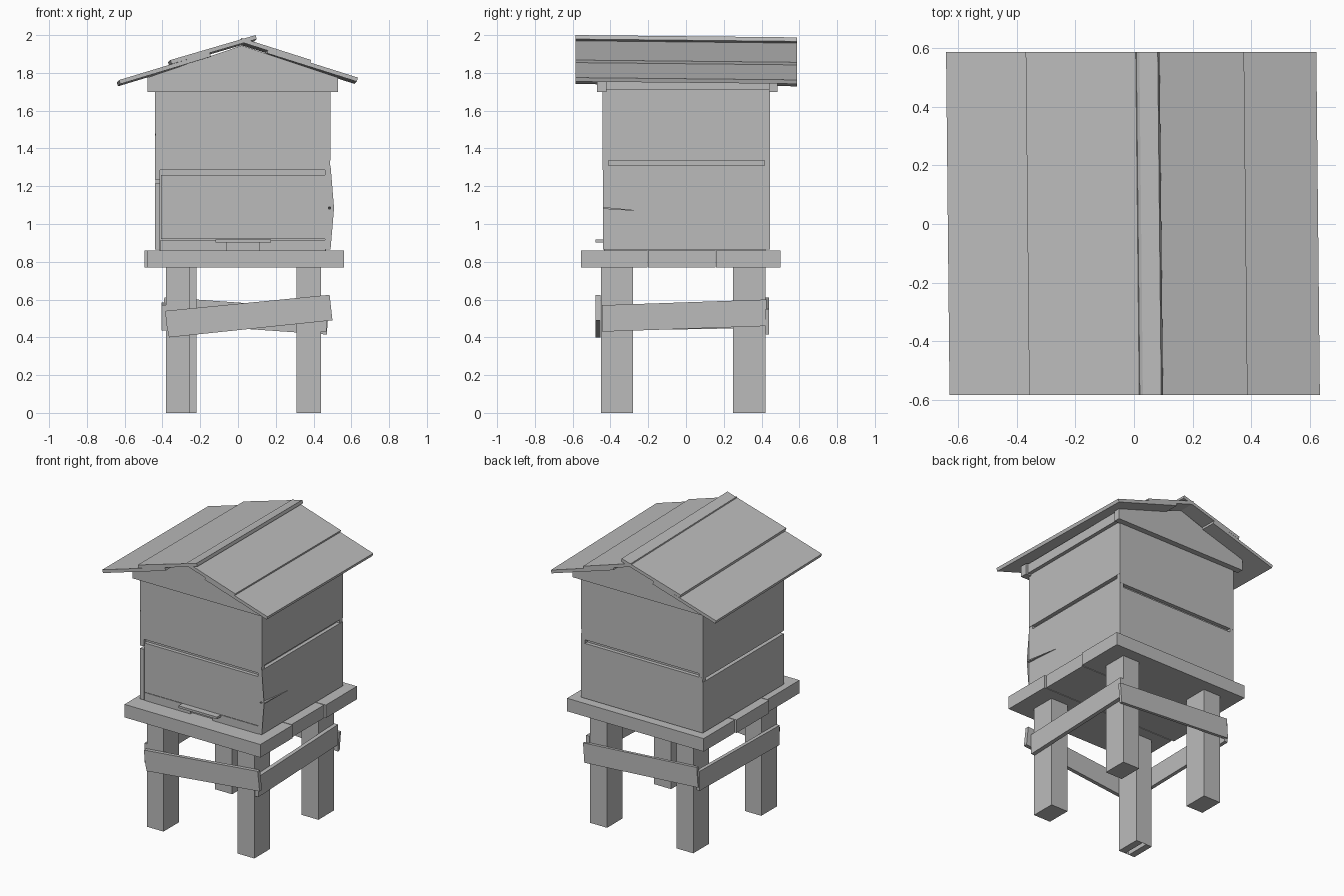
import bpy, bmesh
from mathutils import Vector

cube = bpy.data.objects.get("Cube")
if cube:
    bpy.data.objects.remove(cube, do_unlink=True)

wood = bpy.data.materials.new("plain_grey_wood")
wood.use_nodes = True
GREY = (0.5, 0.5, 0.5, 1)
wood.diffuse_color = GREY
wood.node_tree.nodes["Principled BSDF"].inputs["Base Color"].default_value = GREY


def slab(name, axis, outline, near, far, tweak=None):
    """Extrude an outline, (y, z) along x or (x, z) along y, between two planes."""
    bm = bmesh.new()

    def place(p, d):
        co = Vector((d, *p)) if axis == "x" else Vector((p[0], d, p[1]))
        return bm.verts.new(tweak(co) if tweak else co)

    a = [place(p, near) for p in outline]
    b = [place(p, far) for p in outline]
    bm.faces.new(a)
    bm.faces.new(b[::-1])
    for i in range(len(a)):
        j = (i + 1) % len(a)
        bm.faces.new((a[i], b[i], b[j], a[j]))
    bmesh.ops.triangulate(bm, faces=[f for f in bm.faces if len(f.verts) > 4])
    bmesh.ops.recalc_face_normals(bm, faces=bm.faces)
    mesh = bpy.data.meshes.new(name)
    bm.to_mesh(mesh)
    bm.free()
    mesh.materials.append(wood)
    obj = bpy.data.objects.new(name, mesh)
    bpy.context.collection.objects.link(obj)
    return obj


def rect(u0, u1, z0, z1):
    return [(u0, z0), (u1, z0), (u1, z1), (u0, z1)]


def box(name, x0, x1, y0, y1, z0, z1):
    return slab(name, "y", rect(x0, x1, z0, z1), y0, y1)


# Legs, the front one at -x split at the foot
slab("front_right_leg", "y",
     [(-.38, 0), (-.335, 0), (-.32, .26), (-.305, 0), (-.255, 0), (-.255, .78), (-.38, .78)],
     -.45, -.28)
box("front_left_leg", .31, .44, -.45, -.28, 0, .78)
box("back_right_leg", -.35, -.22, .25, .42, 0, .78)
box("back_left_leg", .31, .44, .25, .42, 0, .78)

# Crooked braces around the legs
slab("front_brace", "y",
     [(-.365, .40), (.5, .49), (.485, .625), (-.385, .54), (-.38, .475), (-.11, .485), (-.375, .455)],
     -.478, -.452)
slab("back_brace", "y", [(-.40, .475), (.47, .415), (.48, .55), (-.39, .612)], .42, .44)
slab("left_brace", "x", [(-.445, .43), (.43, .46), (.425, .60), (-.445, .57)], .44, .468)
slab("right_brace", "x", [(-.445, .435), (.43, .45), (.43, .585), (-.445, .57)], -.405, -.38)

# Deck planks
for name, x0, x1, y0, y1 in (("front", -.48, .56, -.555, -.205),
                             ("middle", -.495, .55, -.2, .155),
                             ("back", -.485, .56, .16, .5)):
    box(name + "_deck_plank", x0, x1, y0, y1, .77, .86)

# Inner hive body seen through the gaps
box("inner_body", -.415, .465, -.415, .42, .86, 1.76)

# Side boards
L, R, F, B = .49, -.44, -.44, .445


def bulge(co):
    """Push the split edge of the lower board outwards."""
    if co.y < F + .01 and 1 < co.z < 1.2:
        co.x += .018
    return co


slab("left_lower_board", "x",
     [(F, .865), (B, .865), (B, 1.31), (F, 1.31), (F, 1.09), (-.15, 1.062), (F, 1.08)],
     L - .03, L, bulge)
slab("left_upper_board", "x", rect(F, B, 1.335, 1.74), L - .03, L)
slab("right_lower_board", "x", rect(F, B, .865, 1.215), R, R + .028)
slab("right_upper_board", "x",
     [(F, 1.235), (B, 1.235), (B, 1.74), (F, 1.74), (F, 1.478), (-.33, 1.46), (F, 1.468)],
     R, R + .028)

# Front and back boards
box("front_lower_board", -.408, .463, F, -.41, .92, 1.26)
box("front_upper_board", R + .002, L - .002, F - .001, -.41, 1.285, 1.74)
box("front_right_sill", -.41, -.06, F + .005, -.41, .86, .915)
box("front_left_sill", .11, .463, F + .005, -.41, .86, .915)
box("landing_board", -.12, .175, -.48, -.42, .903, .918)
box("back_lower_board", R + .002, L - .002, .415, B + .001, .865, 1.245)
box("back_upper_board", R + .002, L - .002, .415, B + .001, 1.27, 1.74)

# Gables and eave strips
gable = [(-.48, 1.70), (.53, 1.70), (.53, 1.775), (.02, 1.945), (-.48, 1.775)]
slab("front_gable", "y", gable, -.47, -.42)
slab("back_gable", "y", gable, .44, .485)
box("left_eave_strip", .47, .515, -.42, .44, 1.71, 1.775)
box("right_eave_strip", -.465, -.42, -.42, .44, 1.71, 1.775)


# Overlapping roof planks that sag and skew slightly to the back
def skew(co):
    return co + Vector((-.012, 0, -.012)) * (co.y + .585) / 1.17


def roof_plank(name, low, high, thick=.022):
    """Plank lying along y whose top edge runs from low to high in (x, z)."""
    low, high = Vector(low), Vector(high)
    d = (high - low).normalized()
    n = Vector((-d.y, d.x)) * thick
    if n.y < 0:
        n = -n
    slab(name, "y", [low, high, high - n, low - n], -.585, .588, skew)


roof_plank("right_lower_roof_plank", (-.63, 1.762), (-.15, 1.907))
roof_plank("left_lower_roof_plank", (.635, 1.775), (.16, 1.925))
roof_plank("left_upper_roof_plank", (.388, 1.868), (.02, 1.985))
roof_plank("right_upper_roof_plank", (-.358, 1.868), (.093, 2.0))
